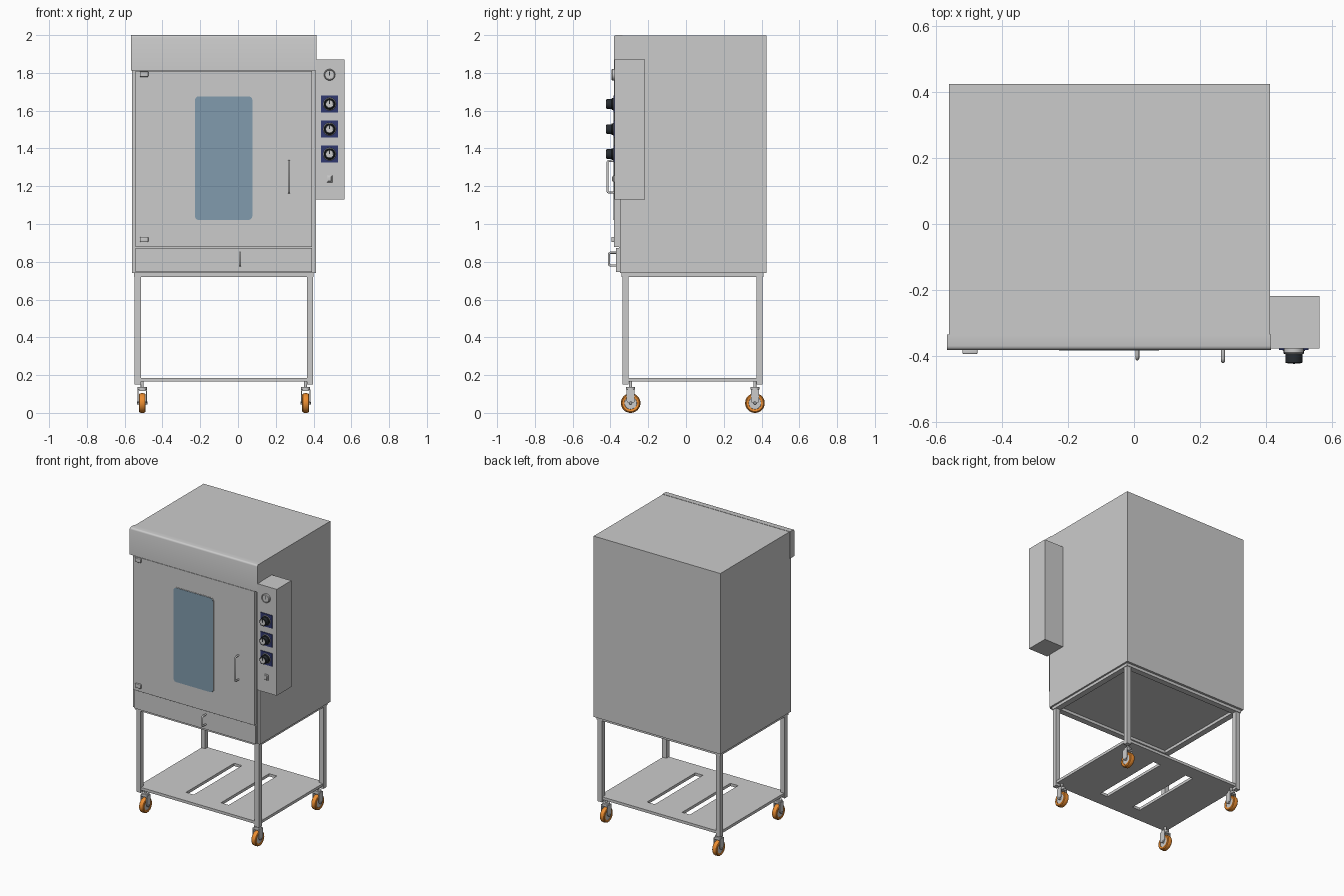
import bpy, bmesh, math
from mathutils import Matrix, Vector

if "Cube" in bpy.data.objects:
    bpy.data.objects.remove(bpy.data.objects["Cube"])


def material(name, rgb):
    m = bpy.data.materials.new(name)
    m.diffuse_color = (*rgb, 1)
    m.use_nodes = True
    m.node_tree.nodes["Principled BSDF"].inputs["Base Color"].default_value = m.diffuse_color
    return m


ORANGE = material("orange_rubber", (0.85, 0.27, 0.03))
BLACK = material("black_plastic", (0.02, 0.025, 0.03))
BLUE = material("dark_blue", (0.03, 0.04, 0.16))
GLASS = material("tinted_glass", (0.22, 0.33, 0.42))
WHITE = material("pale_dial", (0.75, 0.76, 0.77))


def finish(name, bm, mat=None, smooth=False):
    bmesh.ops.recalc_face_normals(bm, faces=bm.faces)
    me = bpy.data.meshes.new(name)
    bm.to_mesh(me)
    bm.free()
    ob = bpy.data.objects.new(name, me)
    bpy.context.collection.objects.link(ob)
    if mat:
        me.materials.append(mat)
    if smooth:
        bpy.ops.object.select_all(action='DESELECT')
        ob.select_set(True)
        bpy.context.view_layer.objects.active = ob
        bpy.ops.object.shade_smooth_by_angle(angle=math.radians(35))
    return ob


def box(name, x, y, z, mat=None, bevel=0, pick=None):
    """Box from (min, max) ranges; pick chooses which edges get rounded."""
    bm = bmesh.new()
    bmesh.ops.create_cube(bm, size=1)
    for v in bm.verts:
        v.co = Vector([(r[0] + r[1]) / 2 + c * (r[1] - r[0]) for c, r in zip(v.co, (x, y, z))])
    if bevel:
        edges = [e for e in bm.edges if pick is None or pick(e)]
        bmesh.ops.bevel(bm, geom=edges, offset=bevel, segments=3, profile=0.5, affect='EDGES')
    return finish(name, bm, mat, bool(bevel))


def lathe(name, centre, axis, profile, mat=None, steps=32):
    """Revolve (radius, distance along axis) points."""
    bm = bmesh.new()
    vs = [bm.verts.new((r, 0, h)) for r, h in profile]
    es = [bm.edges.new(p) for p in zip(vs, vs[1:])]
    bmesh.ops.spin(bm, geom=vs + es, cent=(0, 0, 0), axis=(0, 0, 1), angle=2 * math.pi, steps=steps)
    bmesh.ops.remove_doubles(bm, verts=bm.verts, dist=1e-5)
    rot = Vector((0, 0, 1)).rotation_difference(Vector(axis)).to_matrix().to_4x4()
    bmesh.ops.transform(bm, matrix=Matrix.Translation(centre) @ rot, verts=bm.verts)
    return finish(name, bm, mat, True)


def disc(name, centre, axis, r, h, mat=None, c=0.002):
    return lathe(name, centre, axis, [(0, 0), (r, 0), (r, h - c), (r - c, h), (0, h)], mat)


def handle(name, x, y0, y1, z0, z1, r):
    """Bent rod with rounded corners."""
    cu = bpy.data.curves.new(name, 'CURVE')
    cu.dimensions = '3D'
    cu.bevel_depth, cu.bevel_resolution, cu.use_fill_caps = r, 3, True
    b = 0.008
    pts = [(y0, z0), (y1 + b, z0), (y1 + b * .3, z0 + b * .3), (y1, z0 + b),
           (y1, z1 - b), (y1 + b * .3, z1 - b * .3), (y1 + b, z1), (y0, z1)]
    sp = cu.splines.new('POLY')
    sp.points.add(len(pts) - 1)
    for p, (y, z) in zip(sp.points, pts):
        p.co = (x, y, z, 1)
    bpy.context.collection.objects.link(bpy.data.objects.new(name, cu))


def along_y(e):
    return abs(e.verts[0].co.y - e.verts[1].co.y) > 0.001


# oven cabinet and front hood
box("cabinet", (-.562, .413), (-.35, .425), (.74, 1.998))
box("hood", (-.567, .416), (-.382, -.335), (1.813, 2.0), bevel=.012,
    pick=lambda e: all(v.co.z > 1.99 and v.co.y < -.38 for v in e.verts))

# door, window and lower panel
box("door", (-.542, .393), (-.38, -.352), (.878, 1.81))
box("door_seal", (-.55, .40), (-.356, -.345), (.745, 1.81))
box("lower_panel", (-.542, .393), (-.37, -.352), (.745, .872))
box("window_frame", (-.232, .08), (-.382, -.375), (1.017, 1.68), bevel=.02, pick=along_y)
box("window_glass", (-.228, .076), (-.384, -.376), (1.021, 1.676), GLASS, .02, along_y)
for n, z in (("upper", 1.793), ("lower", .918)):
    box(n + "_hinge", (-.52, -.475), (-.395, -.378), (z - .014, z + .014), bevel=.004)
handle("door_handle", .27, -.378, -.416, 1.166, 1.334, .006)
handle("panel_handle", .01, -.366, -.408, .78, .848, .006)

# control box with gauge, knobs and switch
box("control_box", (.41, .563), (-.378, -.218), (1.13, 1.87))
F = (0, -1, 0)
lathe("gauge", (.485, -.376, 1.79), F, [(0, 0), (.03, 0), (.03, .014), (.026, .018), (.024, .015), (0, .015)], WHITE)
box("gauge_needle", (.483, .487), (-.393, -.39), (1.785, 1.808), BLACK)
for i, z in enumerate((1.635, 1.502, 1.37)):
    box(f"knob_plate_{i}", (.44, .53), (-.383, -.376), (z - .045, z + .045), BLUE)
    disc(f"knob_scale_{i}", (.485, -.382, z), F, .034, .004, WHITE)
    disc(f"knob_skirt_{i}", (.485, -.384, z), F, .031, .010, BLACK)
    disc(f"knob_{i}", (.485, -.39, z), F, .026, .032, BLACK)
    disc(f"knob_cap_{i}", (.485, -.42, z), F, .021, .003, WHITE)
    box(f"knob_pointer_{i}", (.482, .488), (-.4245, -.418), (z, z + .022), BLACK)
box("switch_base", (.47, .50), (-.386, -.376), (1.22, 1.258), bevel=.003)
box("switch_rocker", (.476, .494), (-.392, -.38), (1.226, 1.252), bevel=.003)

# stand: legs, top rails and slotted shelf
X, Y, W = (-.547, .397), (-.337, .405), .033
legs_x = ((X[0], X[0] + W), (X[1] - W, X[1]))
legs_y = ((Y[0], Y[0] + W), (Y[1] - W, Y[1]))
for sx, lx in zip(("left", "right"), legs_x):
    box(sx + "_top_rail", (lx[0] - .004, lx[1] + .004), (Y[0] - .004, Y[1] + .004), (.72, .741))
    for sy, ly in zip(("front", "back"), legs_y):
        box(f"{sy}_{sx}_leg", lx, ly, (.15, .725))
for sy, ly in zip(("front", "back"), legs_y):
    box(sy + "_top_rail", (X[0] + W, X[1] - W), (ly[0] - .004, ly[1] + .004), (.72, .741))

bm = bmesh.new()
gx = [-.542, -.24, -.18, .03, .09, .392]
gy = [-.332, -.23, .30, .40]
grid = [[bm.verts.new((x, y, .167)) for y in gy] for x in gx]
for i in range(5):
    for j in range(3):
        if j == 1 and i in (1, 3):
            continue
        bm.faces.new((grid[i][j], grid[i + 1][j], grid[i + 1][j + 1], grid[i][j + 1]))
ext = bmesh.ops.extrude_face_region(bm, geom=bm.faces[:], use_keep_orig=True)
bmesh.ops.translate(bm, vec=(0, 0, .019), verts=[v for v in ext["geom"] if isinstance(v, bmesh.types.BMVert)])
finish("shelf", bm)

# casters: orange tyre, grey hub, fork and swivel
TYRE = [(.033, -.016), (.045, -.018), (.050, -.014), (.052, -.006), (.052, .006),
        (.050, .014), (.045, .018), (.033, .016), (.033, -.016)]
for sx, cx in (("left", -.507), ("right", .358)):
    for sy, cy in (("front", -.293), ("back", .365)):
        n = f"{sy}_{sx}_caster_"
        lathe(n + "tyre", (cx, cy, .052), (1, 0, 0), TYRE, ORANGE)
        disc(n + "hub", (cx - .014, cy, .052), (1, 0, 0), .034, .028)
        disc(n + "axle", (cx - .028, cy, .052), (1, 0, 0), .008, .056)
        for k, s in enumerate((-1, 1)):
            a, b = sorted((cx + s * .020, cx + s * .025))
            box(n + f"fork_{k}", (a, b), (cy - .021, cy + .021), (.052, .122), bevel=.012,
                pick=lambda e: all(v.co.z < .06 for v in e.verts)
                and abs(e.verts[0].co.x - e.verts[1].co.x) > .001)
        box(n + "fork_top", (cx - .025, cx + .025), (cy - .021, cy + .021), (.115, .125))
        disc(n + "swivel", (cx, cy, .125), (0, 0, 1), .024, .013)
        disc(n + "stem", (cx, cy, .135), (0, 0, 1), .008, .035)
